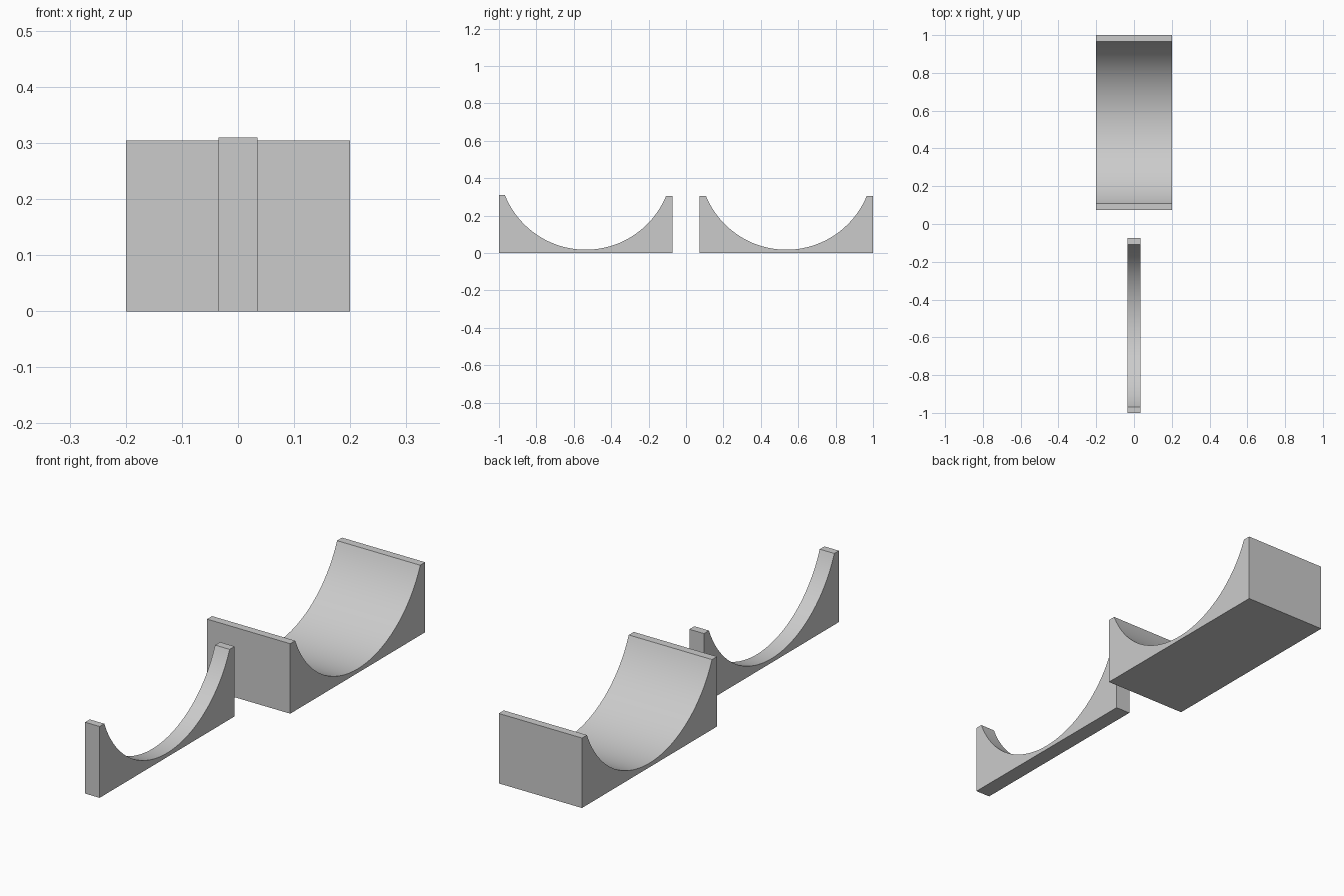
import bpy
import math

cube = bpy.data.objects.get("Cube")
if cube:
    bpy.data.objects.remove(cube, do_unlink=True)

grey = bpy.data.materials.new("plain_grey")
grey.use_nodes = True
colour = (0.6, 0.6, 0.6, 1)
grey.diffuse_color = colour
grey.node_tree.nodes["Principled BSDF"].inputs["Base Color"].default_value = colour

RADIUS = 0.465
DIP = 0.018       # thickness left under the lowest point of the trough
STEPS = 64


def cradle(name, half_width, y_front, y_back, z_front, z_back):
    """Block with a circular trough across its top, extruded along x."""
    mid = (y_front + y_back) / 2
    centre_z = DIP + RADIUS
    a0 = -math.acos((centre_z - z_front) / RADIUS)
    a1 = math.acos((centre_z - z_back) / RADIUS)
    profile = [(y_back, 0), (y_back, z_back)]
    for i in range(STEPS, -1, -1):
        a = a0 + (a1 - a0) * i / STEPS
        profile.append((mid + RADIUS * math.sin(a), centre_z - RADIUS * math.cos(a)))
    profile += [(y_front, z_front), (y_front, 0)]

    n = len(profile)
    verts = [(x, y, z) for x in (-half_width, half_width) for y, z in profile]
    faces = [tuple(range(n - 1, -1, -1)), tuple(range(n, 2 * n))]
    faces += [(i, (i + 1) % n, (i + 1) % n + n, i + n) for i in range(n)]
    mesh = bpy.data.meshes.new(name)
    mesh.from_pydata(verts, [], faces)
    mesh.materials.append(grey)
    obj = bpy.data.objects.new(name, mesh)
    bpy.context.collection.objects.link(obj)

    # Consistent outward faces, smooth trough, sharp rims
    bpy.ops.object.select_all(action="DESELECT")
    obj.select_set(True)
    bpy.context.view_layer.objects.active = obj
    bpy.ops.object.mode_set(mode="EDIT")
    bpy.ops.mesh.select_all(action="SELECT")
    bpy.ops.mesh.normals_make_consistent(inside=False)
    bpy.ops.object.mode_set(mode="OBJECT")
    bpy.ops.object.shade_smooth_by_angle(angle=math.radians(30))


# Narrow cradle in front, wide cradle behind
cradle("narrow_cradle", 0.035, -1.0, -0.073, 0.31, 0.304)
cradle("wide_cradle", 0.2, 0.073, 1.0, 0.304, 0.304)
